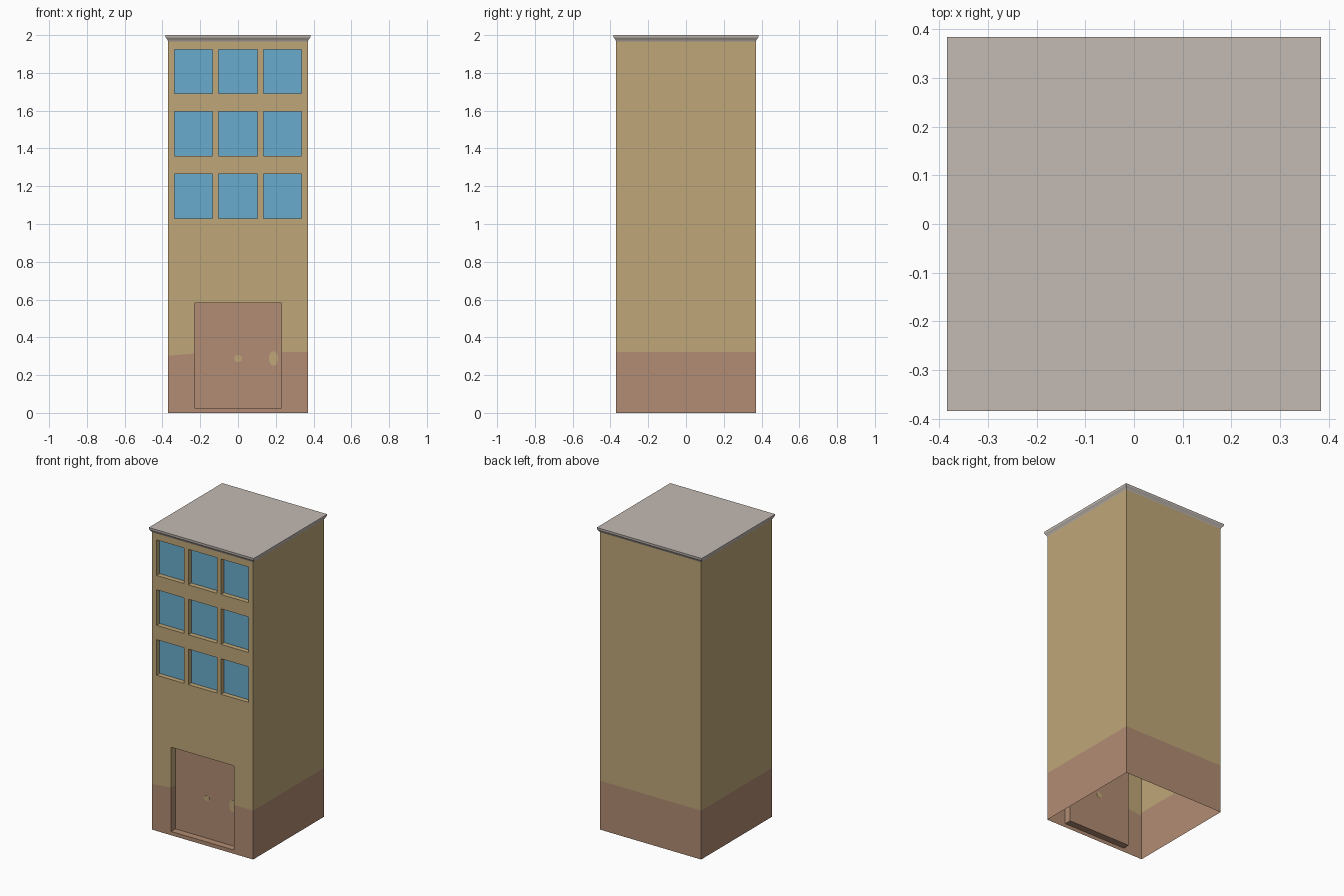
import bpy, math
from mathutils import Vector

if "Cube" in bpy.data.objects:
    bpy.data.objects.remove(bpy.data.objects["Cube"])


def srgb(r, g, b):
    f = lambda c: c / 12.92 if c <= 0.04045 else ((c + 0.055) / 1.055) ** 2.4
    return (f(r / 255), f(g / 255), f(b / 255), 1)


def material(name, rgb):
    m = bpy.data.materials.new(name)
    m.diffuse_color = srgb(*rgb)
    m.use_nodes = True
    m.node_tree.nodes["Principled BSDF"].inputs["Base Color"].default_value = m.diffuse_color
    return m


TAN = material("tan wall", (191, 167, 121))
BROWN = material("brown base", (178, 140, 115))
BLUE = material("blue glass", (105, 171, 204))
GREY = material("grey roof", (195, 186, 179))

W, TOP, BASE = 0.37, 1.97, 0.323


def build(name, quads, mats, rule=lambda c: 0):
    """Mesh object from a list of faces; shared corners are merged."""
    index, verts, faces = {}, [], []
    for q in quads:
        face = []
        for p in q:
            key = tuple(round(v, 5) for v in p)
            if key not in index:
                index[key] = len(verts)
                verts.append(key)
            face.append(index[key])
        faces.append(face)
    me = bpy.data.meshes.new(name)
    me.from_pydata(verts, [], faces)
    for m in mats:
        me.materials.append(m)
    for p in me.polygons:
        p.material_index = rule(p.center)
    ob = bpy.data.objects.new(name, me)
    bpy.context.collection.objects.link(ob)
    return ob


def by_height(c):
    return 1 if c.z < BASE else 0


def panel(x0, x1, z0, z1, y):
    return [(x0, y, z0), (x1, y, z0), (x1, y, z1), (x0, y, z1)]


# openings: x0, x1, z0, z1, depth
door = (-0.23, 0.23, 0.025, 0.582, 0.045)
columns = [(-0.336, -0.135), (-0.104, 0.104), (0.135, 0.336)]
rows = [(1.03, 1.265), (1.36, 1.595), (1.69, 1.925)]
windows = [(a, b, c, d, 0.032) for a, b in columns for c, d in rows]
openings = [door] + windows

# front wall: grid with openings left out, plus reveals
xs = sorted({-W, W} | {v for o in openings for v in o[:2]})
zs = sorted({0, BASE, TOP} | {v for o in openings for v in o[2:4]})
quads = []
for x0, x1 in zip(xs, xs[1:]):
    for z0, z1 in zip(zs, zs[1:]):
        cx, cz = (x0 + x1) / 2, (z0 + z1) / 2
        if not any(o[0] < cx < o[1] and o[2] < cz < o[3] for o in openings):
            quads.append(panel(x0, x1, z0, z1, -W))
for x0, x1, z0, z1, d in openings:
    f, b = -W, -W + d
    quads.append([(x0, f, z0), (x0, b, z0), (x1, b, z0), (x1, f, z0)][::-1])
    quads.append([(x0, f, z1), (x0, b, z1), (x1, b, z1), (x1, f, z1)])
    levels = [z for z in zs if z0 <= z <= z1]
    for a, c in zip(levels, levels[1:]):
        quads.append([(x0, f, a), (x0, b, a), (x0, b, c), (x0, f, c)])
        quads.append([(x1, f, a), (x1, b, a), (x1, b, c), (x1, f, c)][::-1])
front = build("front_wall", quads, [TAN, BROWN], by_height)
# the base line dips slightly to the left of the door
for v in front.data.vertices:
    if abs(v.co.z - BASE) < 1e-4 and v.co.x < -0.2:
        v.co.z = 0.302 + (v.co.x + W) * 0.09

# side and back walls, open at the bottom
corners = [(W, -W), (W, W), (-W, W), (-W, -W)]
quads = []
for (ax, ay), (bx, by) in zip(corners, corners[1:]):
    for z0, z1 in ((0, BASE), (BASE, TOP)):
        quads.append([(ax, ay, z0), (bx, by, z0), (bx, by, z1), (ax, ay, z1)])
build("side_and_back_walls", quads, [TAN, BROWN], by_height)

# recessed glass and door
build("window_panes", [panel(*o[:4], -W + o[4]) for o in windows], [BLUE])
build("door", [panel(*door[:4], -W + door[4])], [BROWN])


# thin knob plates showing on both faces of the door
def knob(name, x, z, rx, rz, n=10):
    ring = [(x + rx * math.cos(2 * math.pi * i / n), z + rz * math.sin(2 * math.pi * i / n))
            for i in range(n)]
    y0, y1 = -W + door[4] - 0.002, -W + door[4] + 0.002
    q = [[(a, y0, c) for a, c in ring], [(a, y1, c) for a, c in reversed(ring)]]
    for (a, c), (e, g) in zip(ring, ring[1:] + ring[:1]):
        q.append([(a, y0, c), (a, y1, c), (e, y1, g), (e, y0, g)])
    build(name, q, [TAN])


knob("centre_knob", 0.0, 0.288, 0.021, 0.019)
knob("side_handle", 0.188, 0.288, 0.025, 0.04)

# flared cornice and flat roof
profile = [(W, 1.967), (0.374, 1.975), (0.383, 1.988), (0.384, 2.0)]
square = lambda r, z: [(r, -r, z), (r, r, z), (-r, r, z), (-r, -r, z)]
quads = [square(*profile[-1])]
for lo, hi in zip(profile, profile[1:]):
    a, b = square(*lo), square(*hi)
    for i in range(4):
        j = (i + 1) % 4
        quads.append([a[i], a[j], b[j], b[i]])
build("roof_cornice", quads, [GREY])
